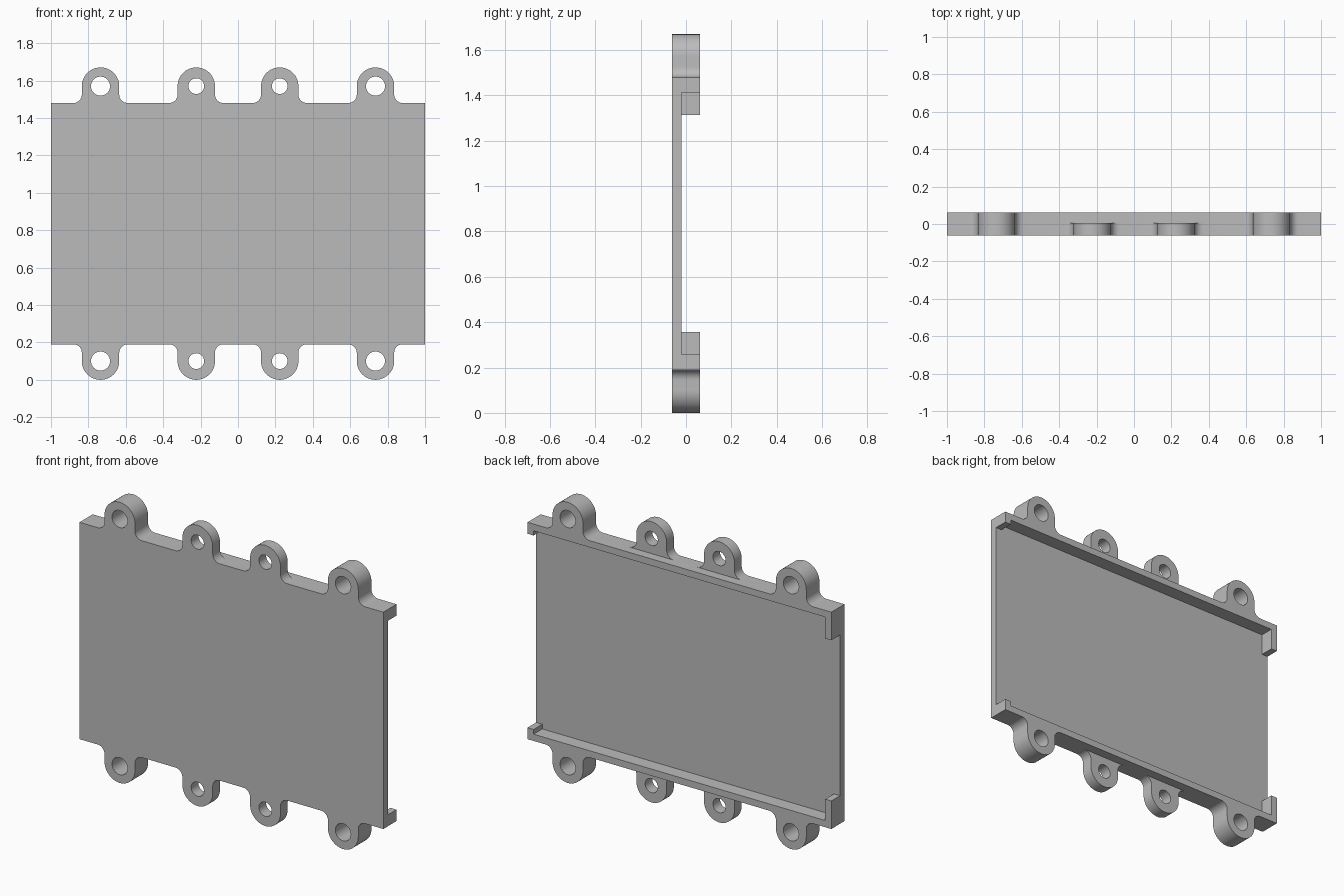
import bpy, bmesh
from math import cos, sin, radians

cube = bpy.data.objects.get("Cube")
if cube:
    bpy.data.objects.remove(cube, do_unlink=True)

# Main dimensions
MID_Z, HALF_H, HALF_W, DEPTH = 0.835, 0.645, 1.0, 0.062
EAR_R, EAR_RISE, FILLET = 0.1, 0.09, 0.045
FLOOR_Y, WALL = -0.02, 0.04
OUTER_X, INNER_X, INNER_BACK = 0.735, 0.223, 0.006
EARS = [(-OUTER_X, 0.051), (-INNER_X, 0.042), (INNER_X, 0.042), (OUTER_X, 0.051)]

grey = bpy.data.materials.new("plain grey")
grey.use_nodes = True
grey.diffuse_color = (0.5, 0.5, 0.5, 1)
grey.node_tree.nodes["Principled BSDF"].inputs["Base Color"].default_value = (0.5, 0.5, 0.5, 1)


def arc(cx, cz, r, start, end, steps):
    angles = [radians(start + (end - start) * i / steps) for i in range(steps + 1)]
    return [(cx + r * cos(a), cz + r * sin(a)) for a in angles]


def ear_outline(cx):
    """Rounded lug with filleted feet, standing on the upper edge."""
    side, foot = EAR_R + FILLET, HALF_H + FILLET
    return (arc(cx - side, foot, FILLET, -90, 0, 8)
            + arc(cx, HALF_H + EAR_RISE, EAR_R, 180, 0, 32)
            + arc(cx + side, foot, FILLET, 180, 270, 8))


def add_loop(bm, points):
    verts = [bm.verts.new((x, -DEPTH, z + MID_Z)) for x, z in points]
    for a, b in zip(verts, verts[1:] + verts[:1]):
        bm.edges.new((a, b))


def new_object(name, bm):
    mesh = bpy.data.meshes.new(name)
    bm.to_mesh(mesh)
    bm.free()
    obj = bpy.data.objects.new(name, mesh)
    bpy.context.collection.objects.link(obj)
    return obj


# Tray blank: plate outline with eight pierced ears, extruded to full depth
upper = [(-HALF_W, HALF_H)]
for cx, _ in EARS:
    upper += ear_outline(cx)
upper.append((HALF_W, HALF_H))
lower = [(x, -z) for x, z in reversed(upper)]

bm = bmesh.new()
add_loop(bm, upper + lower)
for cx, hole in EARS:
    for side in (1, -1):
        add_loop(bm, arc(cx, side * (HALF_H + EAR_RISE), hole, 0, 360, 32)[:-1])
bmesh.ops.triangle_fill(bm, use_beauty=True, use_dissolve=False, edges=bm.edges[:])
extruded = bmesh.ops.extrude_face_region(bm, geom=bm.faces[:])["geom"]
bmesh.ops.translate(bm, vec=(0, 2 * DEPTH, 0),
                    verts=[v for v in extruded if isinstance(v, bmesh.types.BMVert)])
bmesh.ops.recalc_face_normals(bm, faces=bm.faces[:])
tray = new_object("mounting_tray", bm)
tray.data.materials.append(grey)


def cut(x0, x1, y0, z0, z1):
    """Remove a box that is open to the back."""
    y1 = 0.2
    bm = bmesh.new()
    bmesh.ops.create_cube(bm, size=1)
    bmesh.ops.scale(bm, vec=(x1 - x0, y1 - y0, z1 - z0), verts=bm.verts[:])
    bmesh.ops.translate(bm, vec=((x0 + x1) / 2, (y0 + y1) / 2, (z0 + z1) / 2), verts=bm.verts[:])
    cutter = new_object("cutter", bm)
    cutter.hide_render = True
    mod = tray.modifiers.new("cut", "BOOLEAN")
    mod.operation, mod.solver, mod.object = "DIFFERENCE", "EXACT", cutter
    bpy.context.view_layer.objects.active = tray
    bpy.ops.object.modifier_apply(modifier=mod.name)
    bpy.data.objects.remove(cutter, do_unlink=True)


def cut_centred(x0, x1, half):
    cut(x0, x1, FLOOR_Y, MID_Z - half, MID_Z + half)


# Recess and its open ends, leaving short lips on the left and long on the right
inner = HALF_W - WALL
cut_centred(-inner, inner, HALF_H - WALL)
cut_centred(inner - 0.1, 1.2, 0.577)
cut_centred(-1.2, -inner + 0.1, 0.478)

# Inner ears are only half as deep as the tray
for cx in (-INNER_X, INNER_X):
    cut(cx - 0.18, cx + 0.18, INNER_BACK, MID_Z + HALF_H, 2)
    cut(cx - 0.18, cx + 0.18, INNER_BACK, -1, MID_Z - HALF_H)

# Smooth ears and holes, keep the edges crisp
bpy.ops.object.select_all(action="DESELECT")
tray.select_set(True)
bpy.context.view_layer.objects.active = tray
bpy.ops.object.shade_smooth_by_angle(angle=radians(30))
